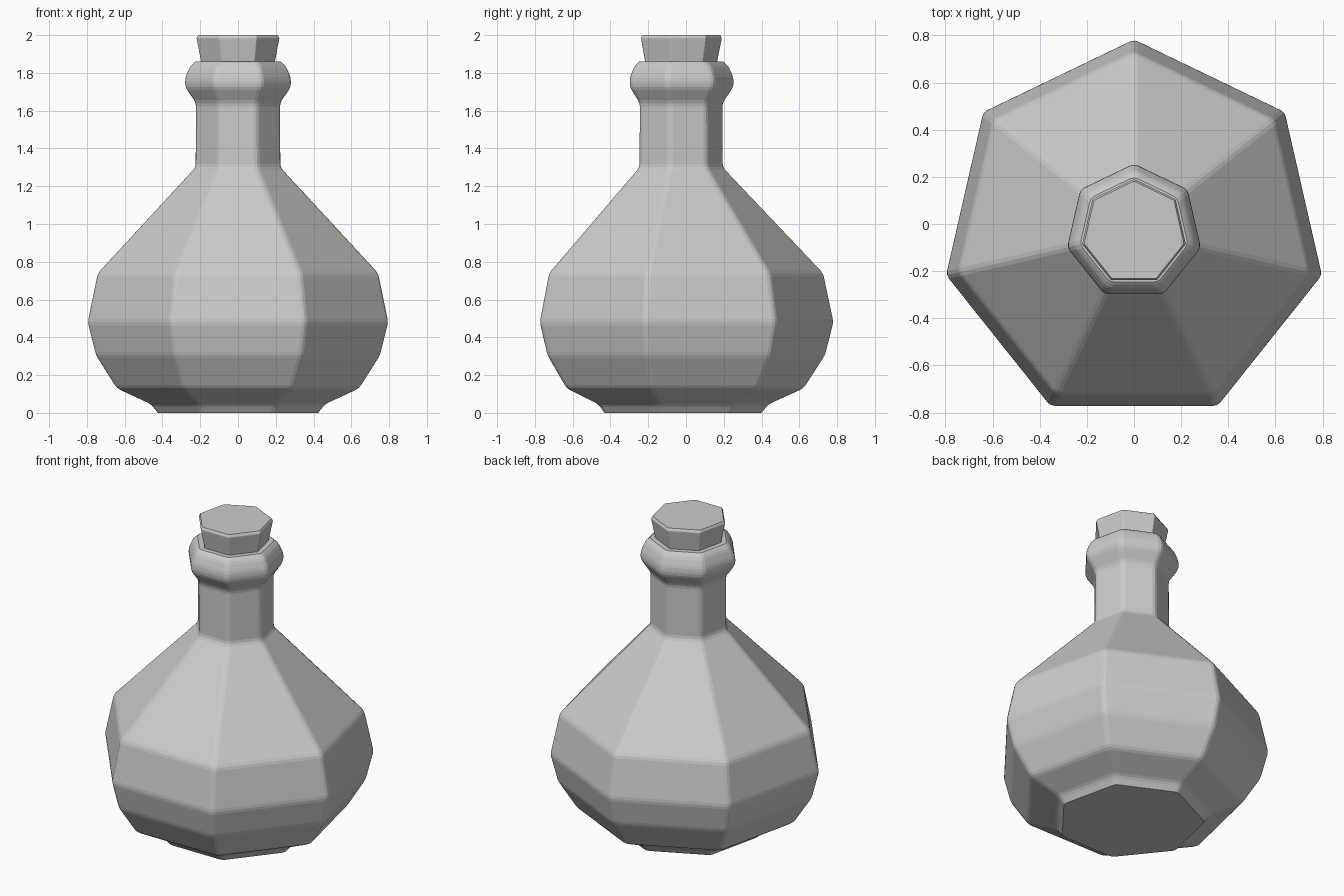
import bpy, bmesh, math

if "Cube" in bpy.data.objects:
    bpy.data.objects.remove(bpy.data.objects["Cube"])

SIDES = 7
CY = -0.035   # heptagon centre, so that the bounds are centred on y


def lathe(name, profile, bevel):
    """Seven-sided revolve of (radius, z), softened edges, flat end caps."""
    bm = bmesh.new()
    rings = []
    for r, z in profile:
        angles = [math.pi / 2 + i * math.tau / SIDES for i in range(SIDES)]
        rings.append([bm.verts.new((r * math.cos(a), CY + r * math.sin(a), z))
                      for a in angles])
    for low, high in zip(rings, rings[1:]):
        for i in range(SIDES):
            j = (i + 1) % SIDES
            bm.faces.new((low[i], low[j], high[j], high[i]))
    inner = [e for e in bm.edges if not e.is_boundary]
    bmesh.ops.bevel(bm, geom=inner, offset=bevel, segments=2, profile=0.5,
                    affect='EDGES', clamp_overlap=True)
    rim = [e for e in bm.edges if e.is_boundary]
    bmesh.ops.holes_fill(bm, edges=rim, sides=0)
    bmesh.ops.recalc_face_normals(bm, faces=bm.faces[:])
    mesh = bpy.data.meshes.new(name)
    bm.to_mesh(mesh)
    bm.free()
    obj = bpy.data.objects.new(name, mesh)
    bpy.context.collection.objects.link(obj)
    return obj


# Bottle: foot, round belly, sloping shoulder, neck and lip
lathe("bottle", [
    (0.440, 0.00), (0.475, 0.045), (0.662, 0.13), (0.775, 0.305),
    (0.820, 0.48), (0.765, 0.74), (0.234, 1.30), (0.232, 1.64),
    (0.291, 1.725), (0.291, 1.775), (0.262, 1.84), (0.235, 1.86),
], 0.018)

# Tapered stopper sunk into the lip
lathe("stopper", [
    (0.190, 1.80), (0.201, 1.86), (0.226, 1.985), (0.217, 2.00),
], 0.004)
